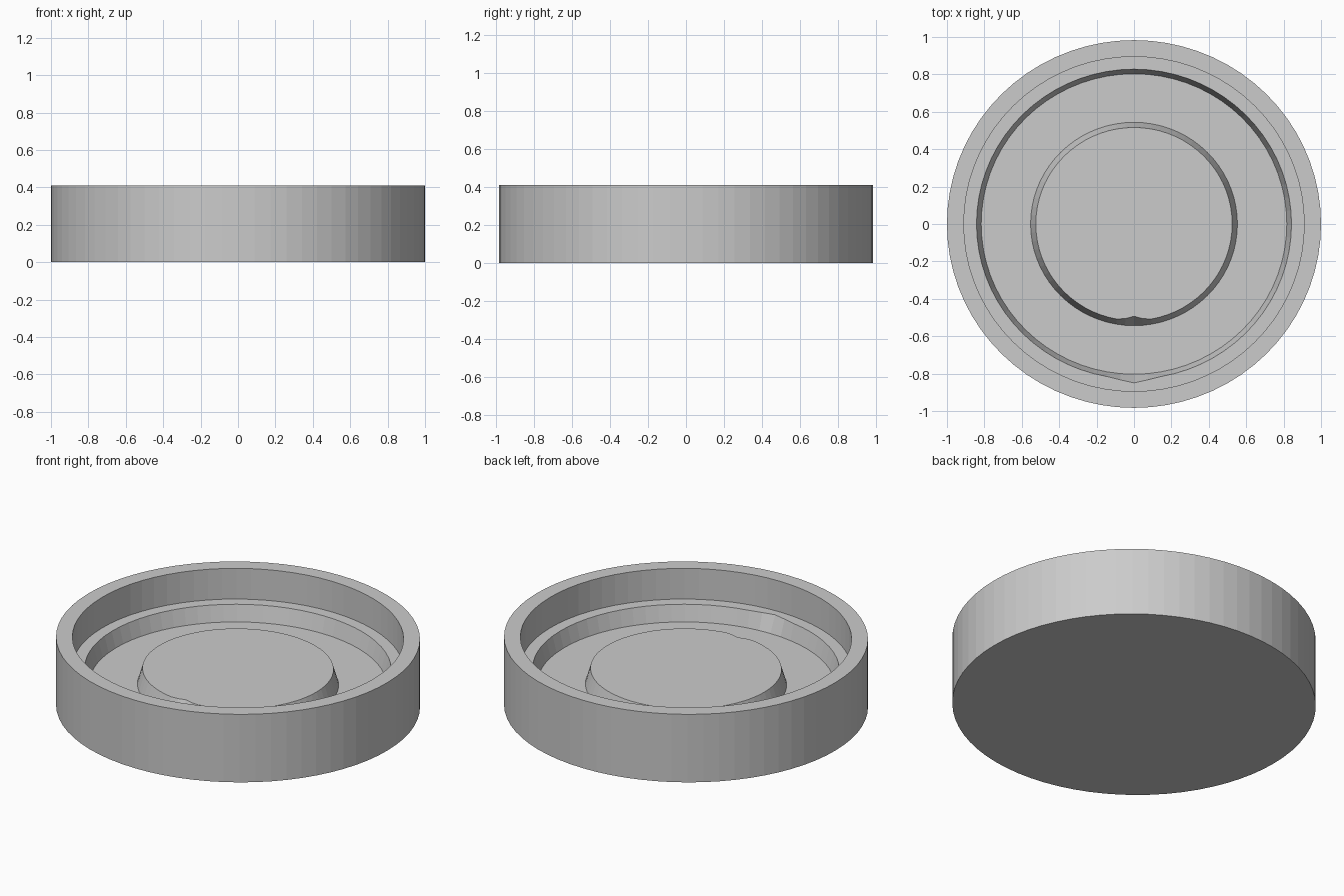
import bpy, bmesh
from math import sin, cos, pi

old = bpy.data.objects.get("Cube")
if old:
    bpy.data.objects.remove(old, do_unlink=True)

grey = bpy.data.materials.new("plain grey")
grey.use_nodes = True
colour = (0.6, 0.6, 0.6, 1)
grey.diffuse_color = colour
grey.node_tree.nodes["Principled BSDF"].inputs["Base Color"].default_value = colour

SEGMENTS = 72
SQUASH = 0.983       # slightly shorter front to back
FLOOR, STEP, RIM = 0.13, 0.225, 0.41

# Radius, height and front notch depth, from the underside to the raised centre
profile = [
    (1.0, 0, 0), (1.0, RIM, 0),                      # outer wall
    (0.91, RIM, 0), (0.91, STEP, 0),                 # rim and inner wall
    (0.842, STEP, 0.022), (0.817, FLOOR, 0),         # ledge and groove wall
    (0.553, FLOOR, 0), (0.525, STEP, -0.023),        # groove floor and centre
]
falloff = {0: 1.0, 1: 0.4}


def make_ring(bm, radius, z, notch):
    """One ring of points, pushed in or out around the front notch."""
    ring = []
    for i in range(SEGMENTS):
        steps = min(i, SEGMENTS - i)
        r = radius + notch * falloff.get(steps, 0)
        a = 2 * pi * i / SEGMENTS - pi / 2
        ring.append(bm.verts.new((r * cos(a), r * sin(a) * SQUASH, z)))
    return ring


# Round mould tray, turned from the profile and closed at both ends
bm = bmesh.new()
rings = [make_ring(bm, *p) for p in profile]
for low, high in zip(rings, rings[1:]):
    for i in range(SEGMENTS):
        j = (i + 1) % SEGMENTS
        bm.faces.new((low[i], low[j], high[j], high[i]))
bm.faces.new(rings[0])
bm.faces.new(rings[-1])
bmesh.ops.recalc_face_normals(bm, faces=bm.faces)

mesh = bpy.data.meshes.new("mould_tray")
bm.to_mesh(mesh)
bm.free()
mesh.materials.append(grey)
tray = bpy.data.objects.new("mould_tray", mesh)
bpy.context.collection.objects.link(tray)
